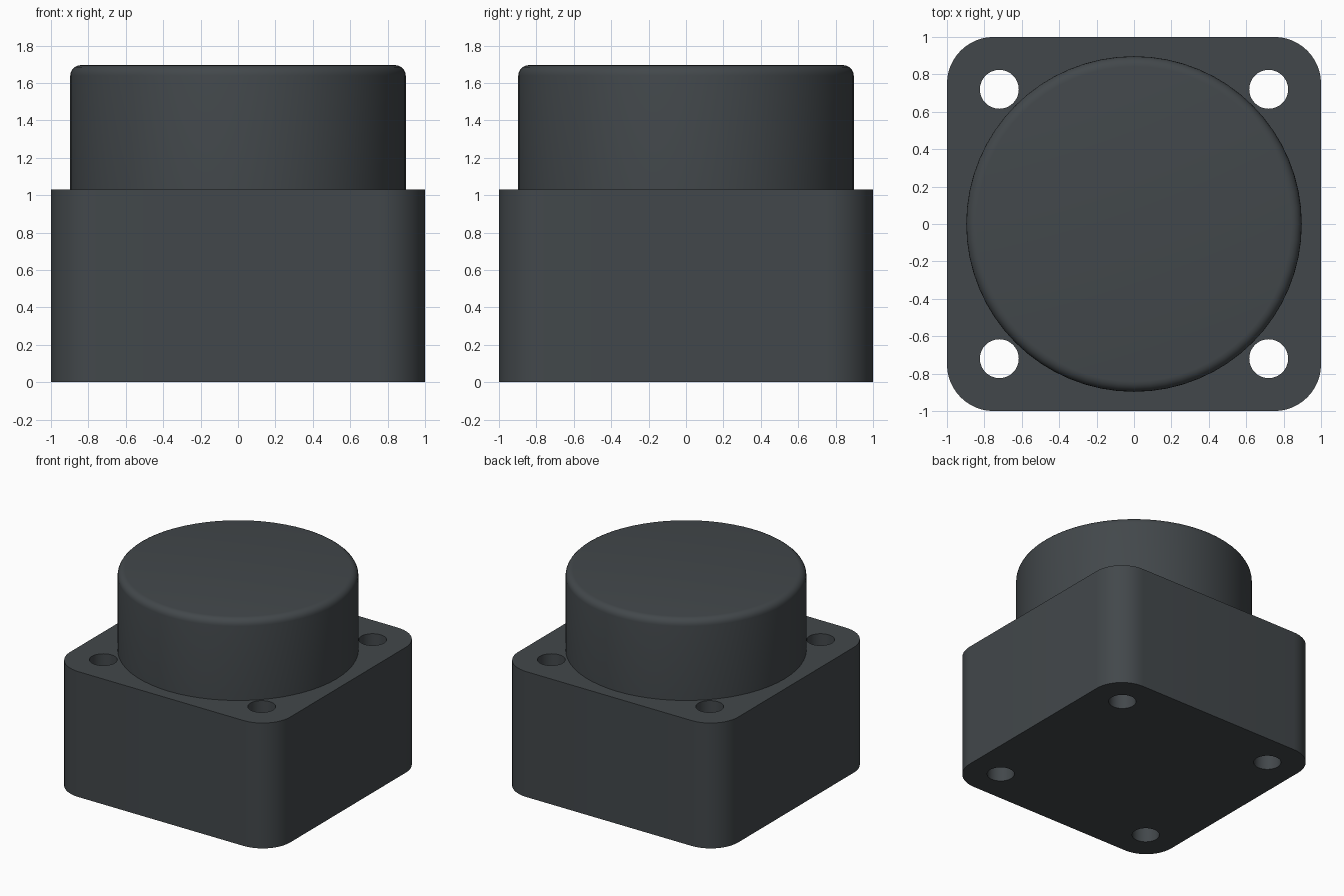
import bpy, bmesh
from math import pi, cos, sin

if "Cube" in bpy.data.objects:
    bpy.data.objects.remove(bpy.data.objects["Cube"], do_unlink=True)

BASE_TOP, TOP = 1.03, 1.695
CORNER, HOLE_POS, HOLE_R = 0.25, 0.72, 0.104
BOSS_R, FILLET = 0.897, 0.055

grey = bpy.data.materials.new("dark slate grey")
grey.use_nodes = True
colour = (0.055, 0.064, 0.070, 1)
grey.diffuse_color = colour
grey.node_tree.nodes["Principled BSDF"].inputs["Base Color"].default_value = colour


def activate(obj):
    bpy.ops.object.select_all(action="DESELECT")
    obj.select_set(True)
    bpy.context.view_layer.objects.active = obj


def extruded(name, outline, height, z=0):
    """Closed prism standing on z from a 2D outline."""
    bm = bmesh.new()
    face = bm.faces.new([bm.verts.new((x, y, z)) for x, y in outline])
    result = bmesh.ops.extrude_face_region(bm, geom=[face])
    verts = [v for v in result["geom"] if isinstance(v, bmesh.types.BMVert)]
    bmesh.ops.translate(bm, verts=verts, vec=(0, 0, height))
    bmesh.ops.recalc_face_normals(bm, faces=bm.faces)
    mesh = bpy.data.meshes.new(name)
    bm.to_mesh(mesh)
    bm.free()
    obj = bpy.data.objects.new(name, mesh)
    bpy.context.collection.objects.link(obj)
    mesh.materials.append(grey)
    return obj


def arc(cx, cy, r, start, sweep, steps):
    return [(cx + r * cos(start + sweep * i / steps),
             cy + r * sin(start + sweep * i / steps)) for i in range(steps + 1)]


# Rounded square base
c = 1 - CORNER
outline = []
for i, (sx, sy) in enumerate([(1, 1), (-1, 1), (-1, -1), (1, -1)]):
    outline += arc(sx * c, sy * c, CORNER, i * pi / 2, pi / 2, 12)
base = extruded("base_block", outline, BASE_TOP)

# Through holes at the four corners
for sx in (-1, 1):
    for sy in (-1, 1):
        circle = arc(sx * HOLE_POS, sy * HOLE_POS, HOLE_R, 0, 2 * pi, 32)[:-1]
        cutter = extruded("hole_cutter", circle, BASE_TOP + 0.4, -0.2)
        cutter.hide_render = True
        activate(base)
        cut = base.modifiers.new("hole", "BOOLEAN")
        cut.operation, cut.solver, cut.object = "DIFFERENCE", "EXACT", cutter
        bpy.ops.object.modifier_apply(modifier=cut.name)
        bpy.data.objects.remove(cutter, do_unlink=True)

# Round boss with a filleted top rim
boss = extruded("round_boss", arc(0, 0, BOSS_R, 0, 2 * pi, 64)[:-1],
                TOP - BASE_TOP, BASE_TOP)
bm = bmesh.new()
bm.from_mesh(boss.data)
rim = [e for e in bm.edges if all(v.co.z > TOP - 0.001 for v in e.verts)]
bmesh.ops.bevel(bm, geom=rim, offset=FILLET, segments=5, profile=0.5,
                affect="EDGES")
bm.to_mesh(boss.data)
bm.free()

for obj in (base, boss):
    activate(obj)
    bpy.ops.object.shade_smooth_by_angle(angle=pi / 6)
